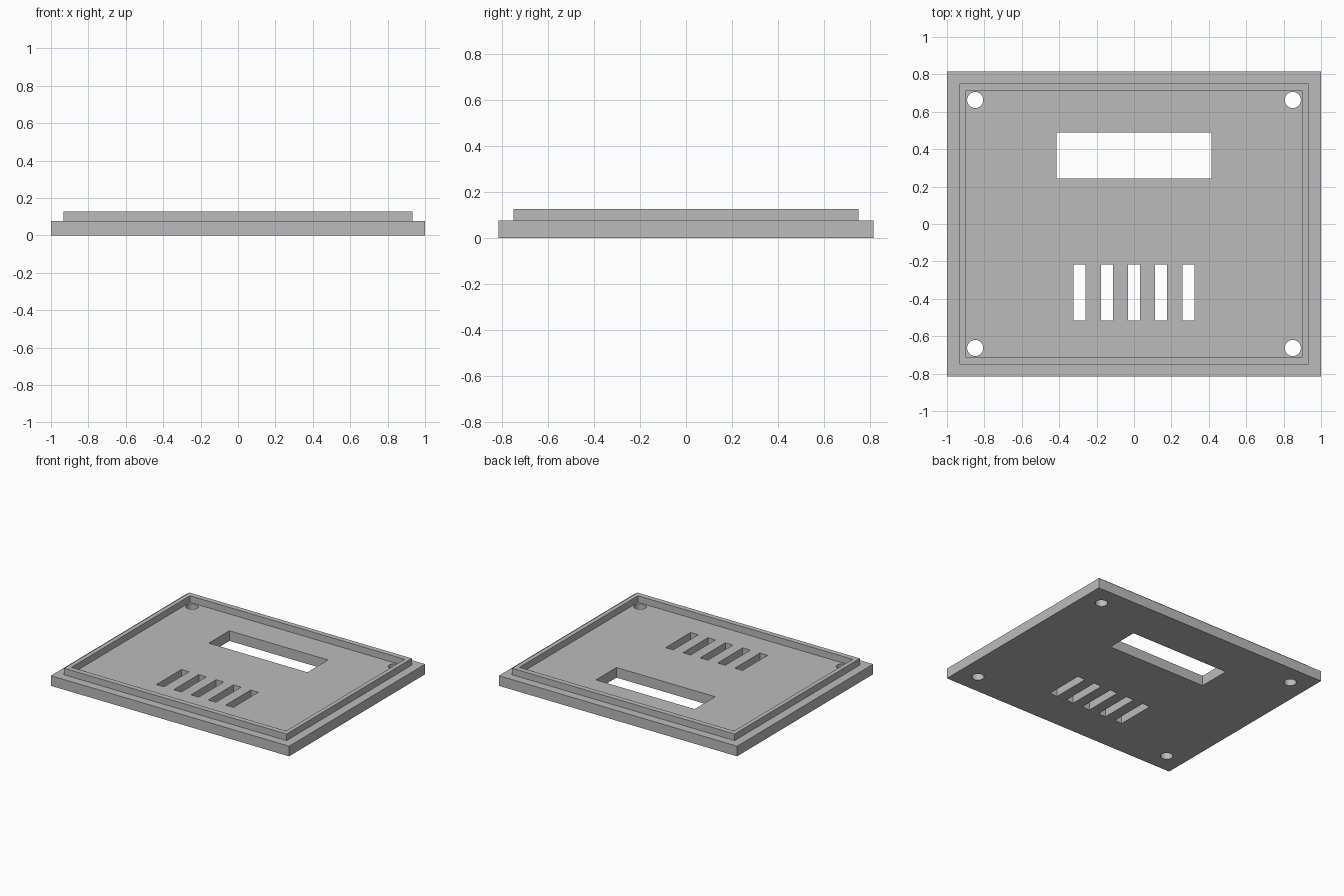
import bpy
import bmesh
import math
from mathutils import Matrix, Vector

cube = bpy.data.objects.get("Cube")
if cube:
    bpy.data.objects.remove(cube, do_unlink=True)

PLATE_TOP, RIM_TOP = 0.077, 0.127


def material(name, color):
    mat = bpy.data.materials.new(name)
    mat.use_nodes = True
    mat.diffuse_color = color
    mat.node_tree.nodes["Principled BSDF"].inputs["Base Color"].default_value = color
    return mat


def make_object(name, bm):
    bmesh.ops.recalc_face_normals(bm, faces=bm.faces)
    mesh = bpy.data.meshes.new(name)
    bm.to_mesh(mesh)
    bm.free()
    obj = bpy.data.objects.new(name, mesh)
    bpy.context.collection.objects.link(obj)
    return obj


def stepped_panel(name, steps):
    """Closed solid skinned through rectangles given as (half x, half y, z)."""
    bm = bmesh.new()
    rings = [[bm.verts.new((sx * hx, sy * hy, z))
              for sx, sy in ((-1, -1), (1, -1), (1, 1), (-1, 1))]
             for hx, hy, z in steps]
    for low, high in zip(rings, rings[1:]):
        for i in range(4):
            j = (i + 1) % 4
            bm.faces.new((low[i], low[j], high[j], high[i]))
    bm.faces.new(rings[0][::-1])
    bm.faces.new(rings[-1])
    return make_object(name, bm)


def add_slot(bm, x, y, width, length):
    scale = Matrix.Diagonal((width, length, 1, 1))
    bmesh.ops.create_cube(bm, size=1, matrix=Matrix.Translation((x, y, 0)) @ scale)


# Lid plate with its raised locating rim and inner floor
lid = stepped_panel("lid_panel", [
    (1.0, 0.815, 0), (1.0, 0.815, PLATE_TOP),
    (0.934, 0.751, PLATE_TOP), (0.934, 0.751, RIM_TOP),
    (0.901, 0.711, RIM_TOP), (0.901, 0.711, PLATE_TOP)])
lid.data.materials.append(material("plain grey", (0.5, 0.5, 0.5, 1)))

# Openings: display window, five vent slots, four corner screw holes
bm = bmesh.new()
add_slot(bm, 0, 0.365, 0.828, 0.246)
for i in range(-2, 3):
    add_slot(bm, i * 0.1455, -0.367, 0.064, 0.3)
for sx in (-1, 1):
    for sy in (-1, 1):
        bmesh.ops.create_cone(bm, cap_ends=True, segments=48, radius1=0.043,
                              radius2=0.043, depth=1,
                              matrix=Matrix.Translation(Vector((sx * 0.849, sy * 0.663, 0))))
cutter = make_object("opening_cutter", bm)
cutter.hide_render = True

cut = lid.modifiers.new("openings", "BOOLEAN")
cut.operation = "DIFFERENCE"
cut.solver = "EXACT"
cut.object = cutter

bpy.ops.object.select_all(action="DESELECT")
lid.select_set(True)
bpy.context.view_layer.objects.active = lid
bpy.ops.object.modifier_apply(modifier=cut.name)
bpy.data.objects.remove(cutter, do_unlink=True)
bpy.ops.object.shade_smooth_by_angle(angle=math.radians(30))
